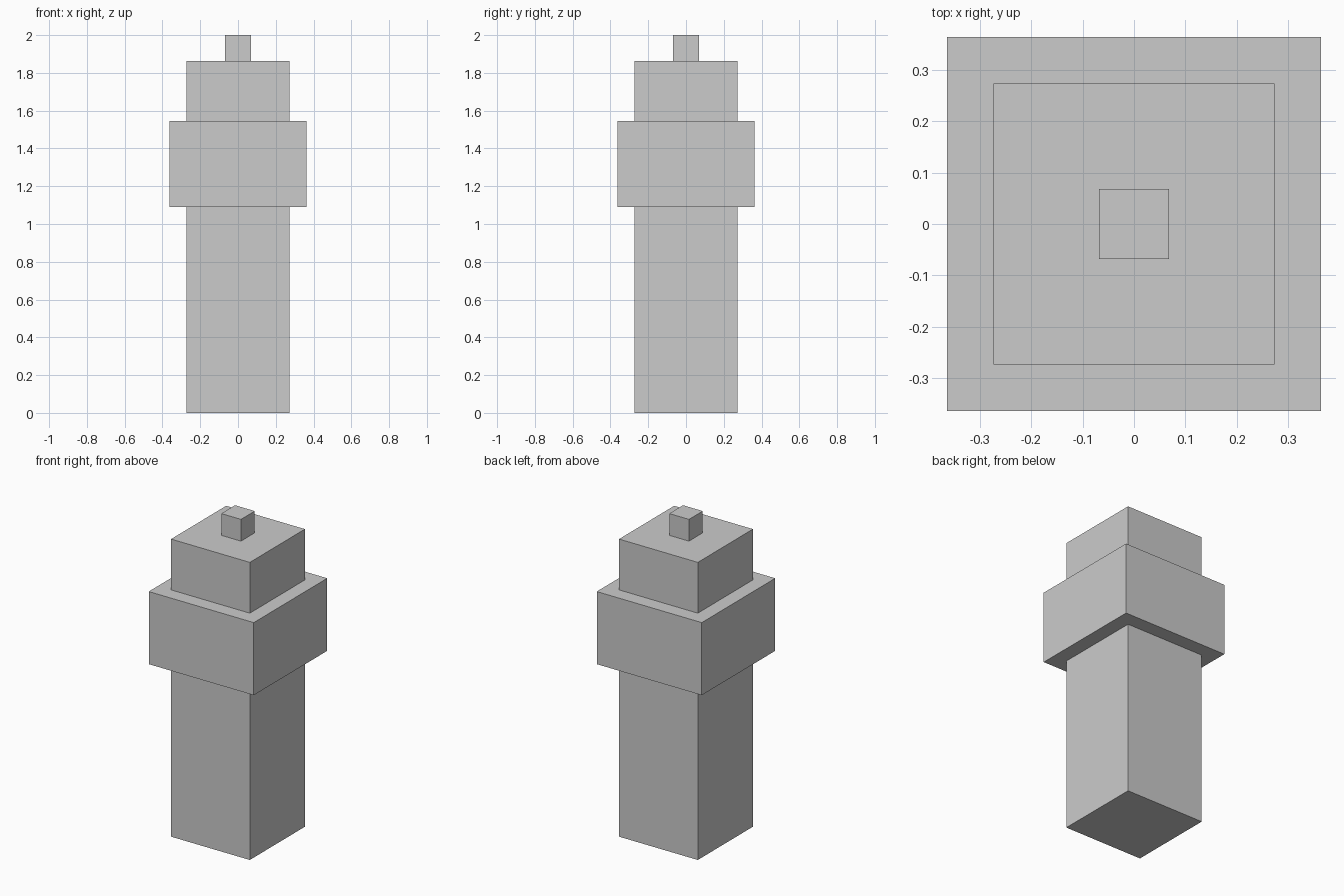
import bpy

cube = bpy.data.objects.get("Cube")
if cube:
    bpy.data.objects.remove(cube, do_unlink=True)

# One plain grey for the whole tower
grey = bpy.data.materials.new("light_grey")
grey.use_nodes = True
colour = (0.6, 0.6, 0.6, 1)
grey.diffuse_color = colour
grey.node_tree.nodes["Principled BSDF"].inputs["Base Color"].default_value = colour

UNIT = 1 / 22  # the whole tower is 44 units tall


def block(name, width, bottom, top):
    """Square block centred on the tower axis, sized in units."""
    bpy.ops.mesh.primitive_cube_add(size=1, location=(0, 0, (bottom + top) / 2 * UNIT))
    obj = bpy.context.object
    obj.name = name
    obj.scale = (width * UNIT, width * UNIT, (top - bottom) * UNIT)
    bpy.ops.object.transform_apply(location=False, rotation=False, scale=True)
    obj.data.materials.append(grey)


# Stacked blocks from the ground up
block("lower_shaft", 12, 0, 24)
block("wide_collar", 16, 24, 34)
block("upper_block", 12, 34, 41)
block("top_knob", 3, 41, 44)
